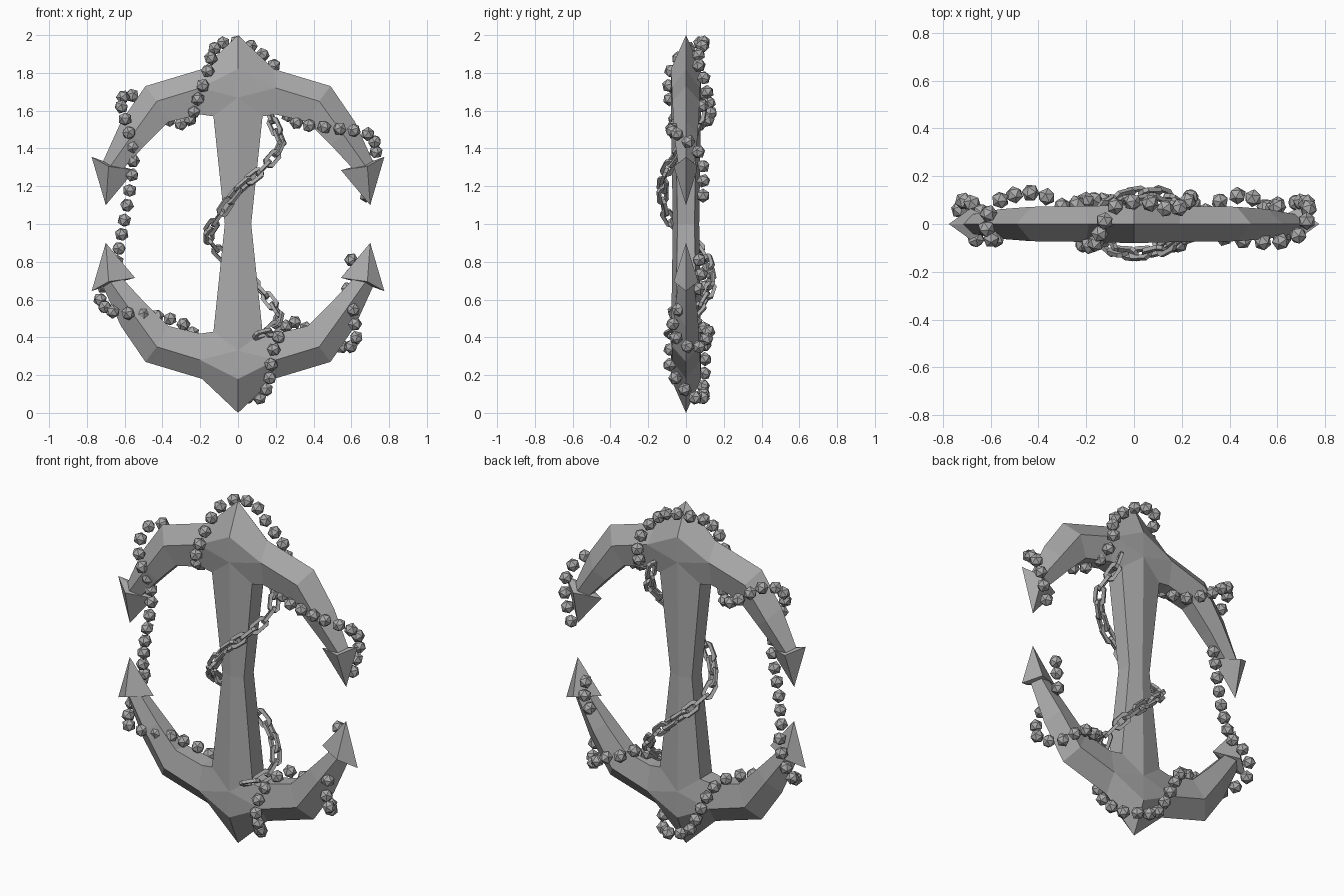
import bpy, bmesh
from mathutils import Vector, Matrix

cube = bpy.data.objects.get("Cube")
if cube:
    bpy.data.objects.remove(cube, do_unlink=True)


def material(name, value):
    mat = bpy.data.materials.new(name)
    mat.use_nodes = True
    mat.diffuse_color = (value, value, value, 1)
    mat.node_tree.nodes["Principled BSDF"].inputs["Base Color"].default_value = (value, value, value, 1)
    return mat


iron = material("iron grey", 0.4)


def finish(name, bm):
    bmesh.ops.recalc_face_normals(bm, faces=bm.faces)
    mesh = bpy.data.meshes.new(name)
    bm.to_mesh(mesh)
    bm.free()
    mesh.materials.append(iron)
    obj = bpy.data.objects.new(name, mesh)
    bpy.context.collection.objects.link(obj)
    return obj


def mirrored(obj):
    """Repeat a quarter on both sides and at both ends, about mid height."""
    obj.location.z = 1
    mod = obj.modifiers.new("quarters", 'MIRROR')
    mod.use_axis = (True, False, True)
    mod.merge_threshold = 0.0005
    return obj


# Anchor body quarter: curved arm, hub and half of the waisted shaft
bm = bmesh.new()
sections = [  # outer ridge, front ridge, inner edge (x, z), ridge depth, inner depth
    ((0.19, 0.82), (0.20, 0.72), (0.20, 0.58), 0.075, 0.05),
    ((0.49, 0.73), (0.43, 0.65), (0.37, 0.54), 0.072, 0.045),
    ((0.62, 0.54), (0.56, 0.47), (0.49, 0.42), 0.062, 0.04),
    ((0.72, 0.32), (0.68, 0.30), (0.62, 0.28), 0.04, 0.025),
]
rings = []
for outer, ridge, inner, depth, edge in sections:
    profile = [(outer, 0), (ridge, -depth), (inner, -edge), (inner, edge), (ridge, depth)]
    rings.append([bm.verts.new((p[0], y, p[1])) for p, y in profile])
for a, b in zip(rings, rings[1:]):
    for i in range(5):
        j = (i + 1) % 5
        bm.faces.new((a[i], a[j], b[j], b[i]))
bm.faces.new(rings[-1])
root = rings[0]
peak = bm.verts.new((0, 0, 1))
shoulders = []
for side, front, inner in ((-1, root[1], root[2]), (1, root[4], root[3])):
    hub, neck, waist, corner, waist_corner = [
        bm.verts.new((x, side * y, z)) for x, y, z in
        ((0, 0.08, 0.82), (0, 0.08, 0.67), (0, 0.07, 0), (0.13, 0.055, 0.57), (0.07, 0.045, 0))]
    bm.faces.new((peak, root[0], front, hub))
    bm.faces.new((hub, front, neck))
    bm.faces.new((front, inner, corner, neck))
    bm.faces.new((neck, corner, waist_corner, waist))
    shoulders.append((inner, corner, waist_corner))
(i0, c0, w0), (i1, c1, w1) = shoulders
bm.faces.new((i0, c0, c1, i1))
bm.faces.new((c0, w0, w1, c1))
mirrored(finish("anchor_body", bm))

# Barbed points at the arm ends
bm = bmesh.new()
tip = bm.verts.new((0.70, 0, 0.10))
socket = bm.verts.new((0.675, 0, 0.32))
barbs = [bm.verts.new(p) for p in
         ((0.775, 0, 0.355), (0.685, -0.065, 0.305), (0.545, 0, 0.285), (0.685, 0.065, 0.305))]
for i in range(4):
    bm.faces.new((tip, barbs[i], barbs[(i + 1) % 4]))
    bm.faces.new((socket, barbs[i], barbs[(i + 1) % 4]))
mirrored(finish("arm_points", bm))


def spaced(points, step):
    """Evenly spaced positions along a smooth path through the points."""
    pts = [Vector(p) for p in points]
    pts = [2 * pts[0] - pts[1]] + pts + [2 * pts[-1] - pts[-2]]
    dense = []
    for a, b, c, d in zip(pts, pts[1:], pts[2:], pts[3:]):
        for k in range(20):
            t = k / 20
            dense.append(0.5 * (2 * b + (c - a) * t + (2 * a - 5 * b + 4 * c - d) * t * t
                                + (3 * b - a - 3 * c + d) * t ** 3))
    dense.append(pts[-2])
    total = sum((q - p).length for p, q in zip(dense, dense[1:]))
    gap = total / round(total / step)
    out, run = [dense[0]], 0
    for p, q in zip(dense, dense[1:]):
        run += (q - p).length
        if run >= gap - 1e-5:
            out.append(q)
            run -= gap
    return out


# Beaded strand winding around the arms
upper_strand = [
    (0.68, 0.09, 1.15), (0.72, 0.09, 1.30), (0.73, 0.06, 1.39), (0.71, -0.02, 1.46),
    (0.64, -0.07, 1.49), (0.48, -0.07, 1.51), (0.33, -0.04, 1.53), (0.26, 0.04, 1.58),
    (0.24, 0.11, 1.67), (0.22, 0.09, 1.79), (0.16, 0.06, 1.87), (0.05, 0.09, 1.95),
    (-0.07, 0.08, 1.96), (-0.13, 0, 1.92), (-0.16, -0.08, 1.81), (-0.22, -0.08, 1.64),
    (-0.25, 0.01, 1.56), (-0.31, 0.08, 1.53), (-0.42, 0.13, 1.58), (-0.56, 0.10, 1.68),
    (-0.62, 0.01, 1.65), (-0.59, -0.07, 1.53), (-0.56, -0.03, 1.41), (-0.56, 0, 1.27),
    (-0.60, 0, 1.03), (-0.63, 0.02, 0.87)]
lower_strand = [
    (-0.64, 0.05, 0.80), (-0.70, 0.10, 0.70), (-0.73, 0.06, 0.60), (-0.69, -0.03, 0.55),
    (-0.63, -0.07, 0.53), (-0.47, -0.02, 0.52), (-0.31, 0.03, 0.48), (-0.23, 0.09, 0.41),
    (-0.16, 0.10, 0.27), (-0.08, 0.09, 0.13), (0.05, 0.09, 0.08), (0.13, 0.03, 0.09),
    (0.17, -0.06, 0.19), (0.18, -0.09, 0.29), (0.21, -0.06, 0.39), (0.28, 0.03, 0.48),
    (0.35, 0.09, 0.45), (0.46, 0.12, 0.42), (0.55, 0.07, 0.35), (0.62, -0.03, 0.37),
    (0.62, -0.07, 0.47), (0.60, -0.01, 0.59), (0.58, 0.06, 0.65), (0.60, 0.08, 0.73),
    (0.60, 0.07, 0.81)]
bm = bmesh.new()
for strand in (upper_strand, lower_strand):
    for n, p in enumerate(spaced(strand, 0.08)):
        turn = Matrix.Rotation(n * 0.7, 4, 'Y') @ Matrix.Rotation(n * 0.4, 4, 'X')
        bmesh.ops.create_icosphere(bm, subdivisions=1, radius=0.038,
                                   matrix=Matrix.Translation(p) @ turn)
finish("bead_strand", bm)


# Chain spiralling around the shaft
def add_link(bm, matrix, half_length=0.054, half_width=0.032, bar=0.009):
    chamfer = 0.016
    quarter = [(half_length, half_width - chamfer), (half_length - chamfer, half_width)]
    loop = quarter + [(-x, y) for x, y in reversed(quarter)]
    loop += [(-x, -y) for x, y in loop]
    rings = []
    for x, y in loop:
        scale = 1 - 2 * bar / half_width
        inner_x = x - (2 * bar if x > 0 else -2 * bar)
        square = [(x, y, -bar), (x, y, bar), (inner_x, y * scale, bar), (inner_x, y * scale, -bar)]
        rings.append([bm.verts.new(matrix @ Vector(p)) for p in square])
    for a, b in zip(rings, rings[1:] + rings[:1]):
        for i in range(4):
            j = (i + 1) % 4
            bm.faces.new((a[i], a[j], b[j], b[i]))


chain_path = [
    (0.16, 0.08, 1.62), (0.19, 0.06, 1.52), (0.23, -0.01, 1.42), (0.13, -0.10, 1.29),
    (0, -0.125, 1.18), (-0.10, -0.10, 1.04), (-0.16, 0, 0.94), (-0.10, 0.09, 0.85),
    (0, 0.125, 0.76), (0.10, 0.13, 0.67), (0.18, 0.09, 0.58), (0.22, 0.02, 0.50),
    (0.17, -0.05, 0.43), (0.10, -0.09, 0.41)]
bm = bmesh.new()
stops = spaced(chain_path, 0.074)
for n, (p, q) in enumerate(zip(stops, stops[1:])):
    along = (q - p).normalized()
    middle = (p + q) / 2
    outward = Vector((middle.x, middle.y, 0))
    across = along.cross(outward).normalized()
    normal = along.cross(across)
    basis = Matrix((along, across, normal)).transposed().to_4x4()
    twist = Matrix.Rotation(0.785 + 1.571 * (n % 2), 4, 'X')
    add_link(bm, Matrix.Translation(middle) @ basis @ twist)
finish("chain", bm)
